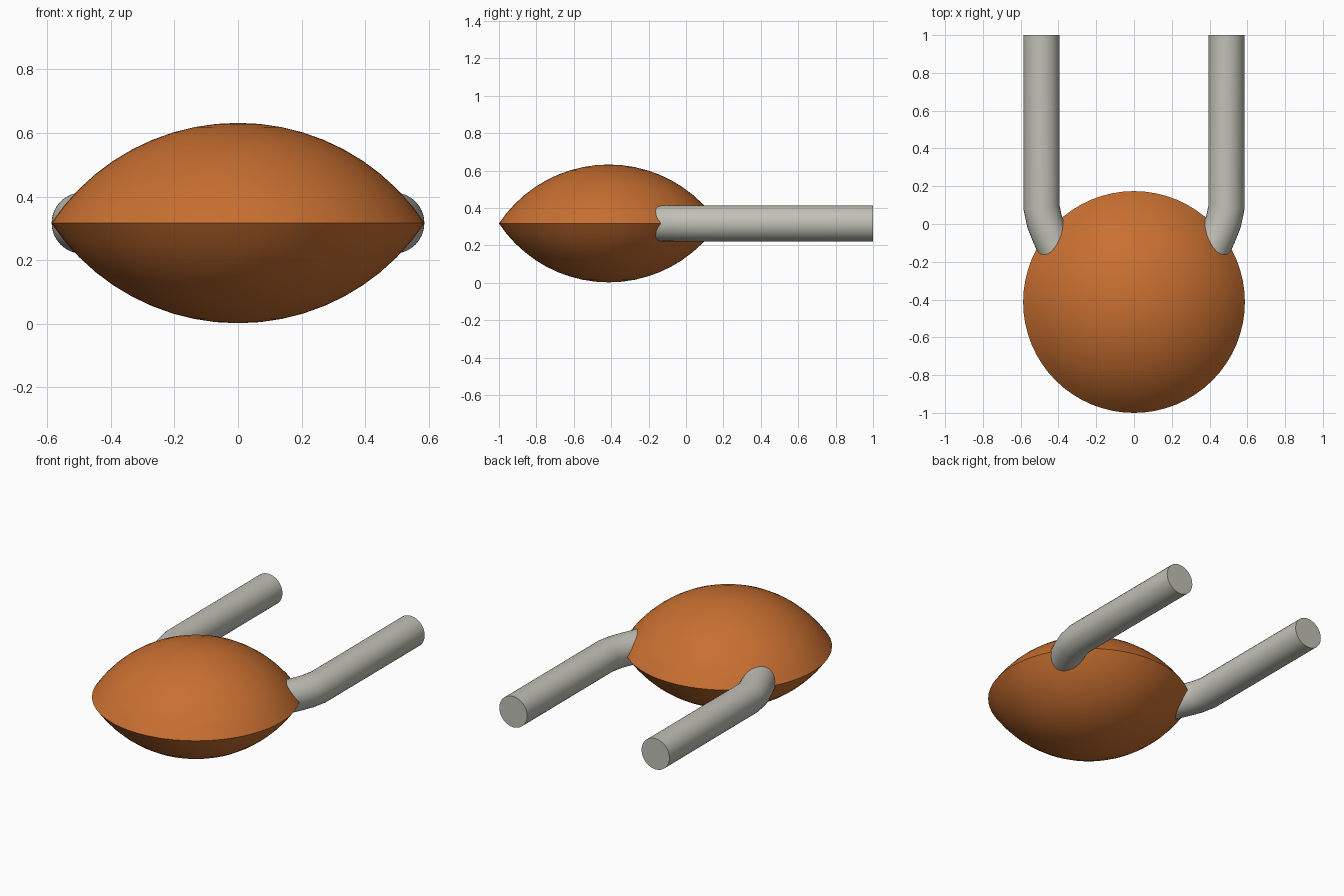
import bpy, bmesh, math
from mathutils import Vector

if "Cube" in bpy.data.objects:
    bpy.data.objects.remove(bpy.data.objects["Cube"])

MID = 0.317            # height of the rim and the prongs


def material(name, rgb):
    m = bpy.data.materials.new(name)
    m.diffuse_color = (*rgb, 1)
    m.use_nodes = True
    m.node_tree.nodes["Principled BSDF"].inputs["Base Color"].default_value = m.diffuse_color
    return m


def finish(name, bm, mat):
    bmesh.ops.recalc_face_normals(bm, faces=bm.faces)
    me = bpy.data.meshes.new(name)
    bm.to_mesh(me)
    bm.free()
    me.materials.append(mat)
    ob = bpy.data.objects.new(name, me)
    bpy.context.collection.objects.link(ob)
    bpy.ops.object.select_all(action='DESELECT')
    ob.select_set(True)
    bpy.context.view_layer.objects.active = ob
    bpy.ops.object.shade_smooth_by_angle(angle=math.radians(35))
    return ob


orange = material("burnt orange", (0.58, 0.16, 0.03))
grey = material("warm grey", (0.53, 0.53, 0.47))

# Lens body: two mirrored spherical caps meeting in a sharp rim
rim, rise = 0.587, 0.315
R = (rim ** 2 + rise ** 2) / (2 * rise)
half = math.asin(rim / R)
N = 10
angles = [half * i / N for i in range(N + 1)]
profile = [(R * math.sin(a), R * math.cos(a) - R + rise) for a in angles]
profile += [(r, -z) for r, z in reversed(profile[:-1])]
bm = bmesh.new()
verts = [bm.verts.new((r, -0.413, MID + z)) for r, z in profile]
edges = [bm.edges.new(p) for p in zip(verts, verts[1:])]
bmesh.ops.spin(bm, geom=verts + edges, cent=(0, -0.413, 0), axis=(0, 0, 1),
               angle=math.tau, steps=64)
bmesh.ops.remove_doubles(bm, verts=bm.verts, dist=1e-4)
finish("lens_body", bm, orange)

# Two round prongs, bending inward into the body
path = [(0.49, 1.0), (0.49, 0.09), (0.473, 0.01), (0.445, -0.06), (0.39, -0.18)]
SEG, RAD = 32, 0.096
for side, name in ((-1, "left_prong"), (1, "right_prong")):
    pts = [Vector((side * x, y, MID)) for x, y in path]
    bm = bmesh.new()
    rings = []
    for i, p in enumerate(pts):
        d = (pts[min(i + 1, len(pts) - 1)] - p).normalized() \
            + (p - pts[max(i - 1, 0)]).normalized()
        d.normalize()
        across = d.cross(Vector((0, 0, 1)))
        rings.append([bm.verts.new(p + RAD * (across * math.cos(t) + Vector((0, 0, math.sin(t)))))
                      for t in (math.tau * k / SEG for k in range(SEG))])
    for a, b in zip(rings, rings[1:]):
        for k in range(SEG):
            j = (k + 1) % SEG
            bm.faces.new((a[k], a[j], b[j], b[k]))
    bm.faces.new(rings[0])
    bm.faces.new(rings[-1])
    finish(name, bm, grey)
